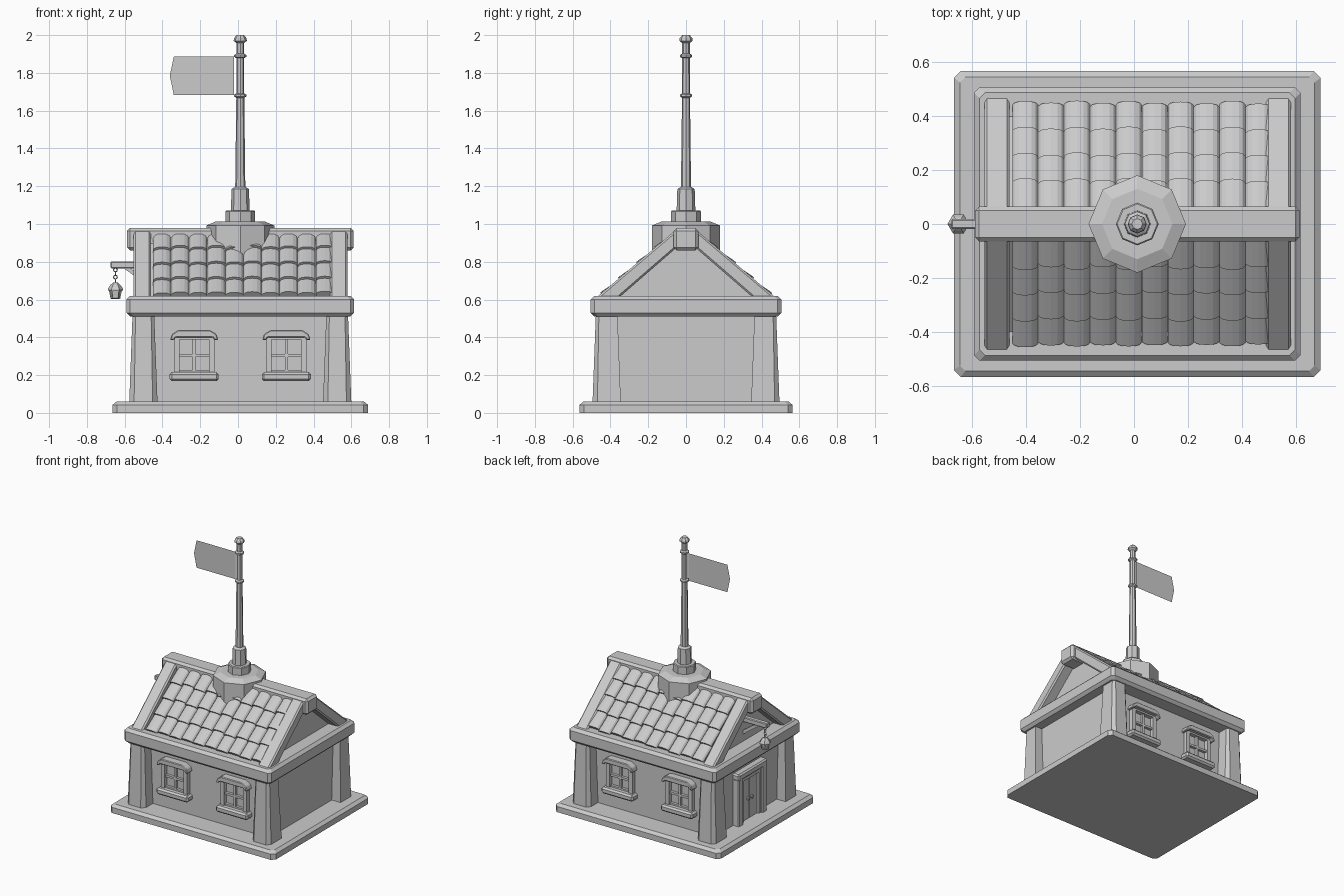
import bpy, bmesh, math, random
from mathutils import Vector

if "Cube" in bpy.data.objects:
    bpy.data.objects.remove(bpy.data.objects["Cube"])

random.seed(4)
CX = 0.012  # house centre in x


def make(name, lofts, bevel=0):
    """One object from lofts; each loft is a list of equal-length point loops."""
    bm = bmesh.new()
    for loops in lofts:
        rings = [[bm.verts.new(p) for p in loop] for loop in loops]
        n = len(rings[0])
        for a, b in zip(rings, rings[1:]):
            for i in range(n):
                bm.faces.new((a[i], a[(i + 1) % n], b[(i + 1) % n], b[i]))
        bm.faces.new(rings[0])
        bm.faces.new(rings[-1])
    bmesh.ops.recalc_face_normals(bm, faces=bm.faces)
    me = bpy.data.meshes.new(name)
    bm.to_mesh(me)
    bm.free()
    ob = bpy.data.objects.new(name, me)
    bpy.context.collection.objects.link(ob)
    if bevel:
        m = ob.modifiers.new("bevel", 'BEVEL')
        m.width = bevel
        m.segments = 1
    return ob


def box(name, x0, x1, y0, y1, z0, z1, bevel=0):
    loops = [[(x0, y0, z), (x1, y0, z), (x1, y1, z), (x0, y1, z)] for z in (z0, z1)]
    return make(name, [loops], bevel)


def block(name, cx, cy, levels):
    """Corner-chamfered rectangle lofted through levels (z, half x, half y, chamfer)."""
    loops = []
    for z, a, b, c in levels:
        pts = [(a, b - c), (a - c, b), (c - a, b), (-a, b - c),
               (-a, c - b), (c - a, -b), (a - c, -b), (a, c - b)]
        loops.append([(cx + x, cy + y, z) for x, y in pts])
    return make(name, [loops])


def lathe(name, profile, n, cx=CX, cy=0.0, turn=0.0):
    ang = [turn + 2 * math.pi * i / n for i in range(n)]
    return make(name, [[[(cx + r * math.cos(a), cy + r * math.sin(a), z) for a in ang]
                        for r, z in profile]])


def prism_x(name, yz, x0, x1, bevel=0):
    return make(name, [[[(x, y, z) for y, z in yz] for x in (x0, x1)]], bevel)


def prism_y(name, xz, y0, y1, bevel=0):
    return make(name, [[[(x, y, z) for x, z in xz] for y in (y0, y1)]], bevel)


# Base plate, walls, corner pillars, eave slab
block("base_plate", CX, 0, [(0, .677, .565, .025), (.042, .677, .565, .025), (.06, .655, .543, .02)])
box("walls", CX - .515, CX + .515, -.388, .388, .05, .53)
for sx in (-1, 1):
    for sy in (-1, 1):
        loops = []
        for z, h, c in ((0, .077, .027), (.53, .057, .016)):
            sec = [(h, h - c), (h - c, h), (c - h, h), (-h, h - c), (-h, -h), (h, -h)]
            loops.append([(CX + sx * (.513 + x), sy * (.42 + y), z) for x, y in sec])
        make("corner_pillar", [loops])
block("eave_slab", CX, 0, [(.51, .583, .485, .02), (.53, .603, .505, .02),
                           (.6, .603, .505, .02), (.62, .583, .485, .02)])

# Roof core, gable rafters, ridge beam
prism_x("roof_core", [(-.41, .61), (.41, .61), (.02, .935), (-.02, .935)], CX - .49, CX + .49)
for x0 in (-.553, .487):
    for s in (-1, 1):
        prism_x("gable_rafter", [(s * .475, .61), (s * .05, .972), (0, .972), (0, .918), (s * .355, .61)],
                x0, x0 + .093, .01)
box("ridge_beam", -.588, .612, -.065, .065, .86, .979, .016)

# Curved roof tiles: 10 columns, 4 rows, both slopes
tiles = []
arc = [(-1, -.02), (-.82, -.009), (-.5, -.002), (0, 0), (.5, -.002), (.82, -.009), (1, -.02)]
for s in (-1, 1):
    origin = Vector((0, s * .467, .62))
    up = Vector((0, -s * .761, .648))
    out = Vector((0, s * .648, .761))
    for col in range(10):
        x = -.402 + .0957 * col
        for row in range(4):
            t = .024 + .125 * row + (.006 if col % 2 else -.003) + random.uniform(-.003, .003)
            loops = []
            for tt, w, half in ((t, .004, .0475), (min(t + .14, .53), -.012, .0475)):
                sec = [(u, w + d) for u, d in arc] + [(1, w - .045), (-1, w - .045)]
                loops.append([origin + up * tt + out * h + Vector((x + u * half, 0, 0)) for u, h in sec])
            tiles.append(loops)
make("roof_tiles", tiles)

# Octagonal turret base, collar and flagpole
lathe("turret_base", [(.18, .8), (.18, .992), (.13, 1.013)], 8)
lathe("pole_collar", [(.079, 1.0), (.079, 1.066), (.074, 1.072)], 8)
lathe("pole_socket", [(.05, 1.06), (.046, 1.185), (.03, 1.195)], 8)
lathe("flagpole", [(.027, 1.18), (.021, 1.68), (.02, 1.96)], 8)
for z in (1.68, 1.89):
    lathe("pole_ring", [(.021, z - .012), (.032, z - .005), (.032, z + .005), (.021, z + .012)], 8)
lathe("pole_finial", [(.02, 1.958), (.035, 1.97), (.033, 1.984), (.02, 2.0)], 8)

# Flag: a flat sheet
flag = bpy.data.meshes.new("flag")
flag.from_pydata([(-.02, 0, 1.683), (-.02, 0, 1.886), (-.34, 0, 1.886), (-.361, 0, 1.785), (-.34, 0, 1.683)],
                 [], [(0, 1, 2, 3, 4)])
bpy.context.collection.objects.link(bpy.data.objects.new("flag", flag))

# Windows on front and back walls
for s in (-1, 1):
    for wx in (-.232, .256):
        def part(name, x0, x1, d, z0, z1, bevel=0):
            y0, y1 = sorted((s * .37, s * d))
            box(name, wx + x0, wx + x1, y0, y1, z0, z1, bevel)
        part("window_sill", -.13, .13, .448, .168, .216, .012)
        for a in (-.108, .078):
            part("window_jamb", a, a + .03, .418, .2, .41)
        part("window_head", -.108, .108, .418, .388, .42)
        part("window_mullion", -.008, .008, .408, .2, .4)
        part("window_crossbar", -.09, .09, .408, .295, .311)
        part("window_bottom_rail", -.09, .09, .408, .2, .228)
        hood = [(-.128, .385), (-.118, .417), (-.085, .438), (.085, .438), (.118, .417), (.128, .385),
                (.108, .385), (.098, .4), (-.098, .4), (-.108, .385)]
        prism_y("window_hood", [(wx + x, z) for x, z in hood], s * .37, s * .445, .005)

# Double door on the left wall
for s in (-1, 1):
    y0, y1 = sorted((s * .11, s * .165))
    box("door_post", -.55, -.49, y0, y1, .05, .42, .008)
    y0, y1 = sorted((s * .09, s * .115))
    box("door_inner_post", -.535, -.49, y0, y1, .05, .39)
    y0, y1 = sorted((s * .003, s * .095))
    box("door_leaf", -.52, -.49, y0, y1, .05, .375)
    box("door_knob", -.537, -.51, s * .02 - .008, s * .02 + .008, .2, .222, .004)
box("door_inner_head", -.535, -.49, -.115, .115, .365, .405)
box("door_lintel", -.554, -.49, -.17, .17, .395, .445, .01)

# Lantern bracket, chain and lantern
LX = -.649
box("bracket_arm", -.675, -.47, -.018, .018, .765, .802, .005)
prism_y("bracket_brace", [(-.61, .77), (-.575, .77), (-.475, .7), (-.475, .67)], -.014, .014)
for i in range(4):
    bpy.ops.mesh.primitive_torus_add(major_segments=8, minor_segments=4, major_radius=.010, minor_radius=.003,
                                     location=(LX, 0, .757 - .019 * i),
                                     rotation=(math.pi / 2, 0, math.pi / 2 * (i % 2)))
    bpy.context.object.name = "chain_link"
lathe("lantern_cap", [(.04, .648), (.04, .657), (.028, .676), (.012, .69)], 6, LX)
lathe("lantern_glass", [(.021, .612), (.028, .65)], 6, LX)
lathe("lantern_foot", [(.022, .604), (.027, .608), (.027, .616)], 6, LX)
for i in range(6):
    a = math.pi / 3 * i
    make("lantern_bar", [[[(LX + r * math.cos(a) + dx, r * math.sin(a) + dy, z)
                           for dx, dy in ((-.003, -.003), (.003, -.003), (.003, .003), (-.003, .003))]
                          for r, z in ((.023, .608), (.032, .65))]])
